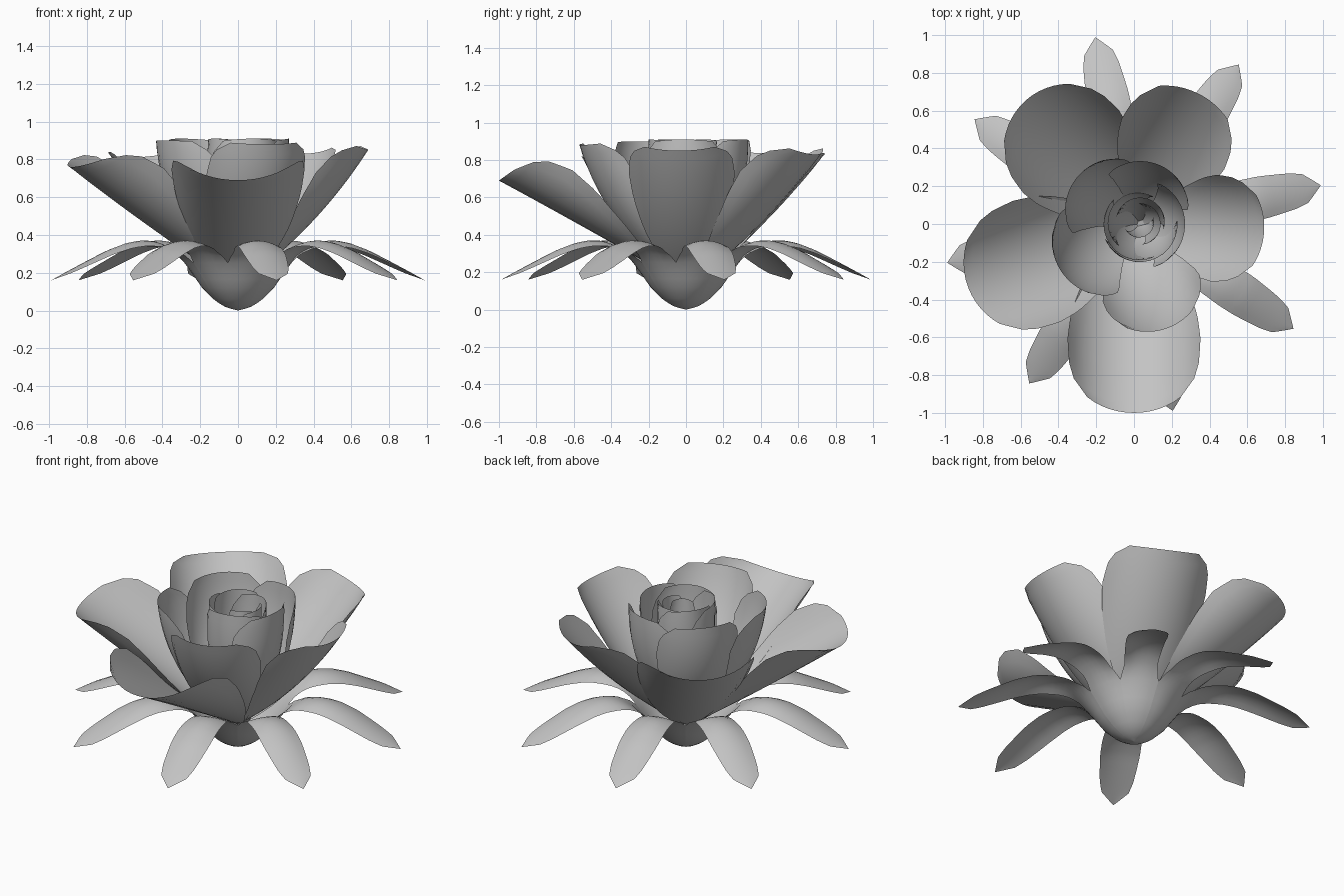
import bpy
import math
from mathutils import Vector

cube = bpy.data.objects.get("Cube")
if cube:
    bpy.data.objects.remove(cube)

grey = bpy.data.materials.new("soft grey")
grey.use_nodes = True
GREY = (0.55, 0.55, 0.55, 1)
grey.diffuse_color = GREY
grey.node_tree.nodes["Principled BSDF"].inputs["Base Color"].default_value = GREY


def lerp_table(table, x):
    """Piecewise linear lookup in a short list of (x, y) pairs."""
    for (x0, y0), (x1, y1) in zip(table, table[1:]):
        if x <= x1:
            return y0 + (y1 - y0) * (x - x0) / (x1 - x0)
    return table[-1][1]


def add_sheet(name, point, rows, cols, angle):
    """Smooth grid surface; point(t, u) with t along and u across (-1 to 1)."""
    verts = [point(i / rows, 2 * j / cols - 1)
             for i in range(rows + 1) for j in range(cols + 1)]
    n = cols + 1
    faces = [(i * n + j, i * n + j + 1, (i + 1) * n + j + 1, (i + 1) * n + j)
             for i in range(rows) for j in range(cols)]
    mesh = bpy.data.meshes.new(name)
    mesh.from_pydata(verts, [], faces)
    mesh.materials.append(grey)
    mesh.shade_smooth()
    obj = bpy.data.objects.new(name, mesh)
    obj.rotation_euler.z = math.radians(angle)
    bpy.context.collection.objects.link(obj)
    return obj


# Petals: cupped sheets swept along a bent centre line
PETAL_WIDTH = [(0, 0.05), (0.2, 0.39), (0.4, 0.69), (0.6, 0.91), (0.75, 1),
               (0.87, 0.96), (0.95, 0.82), (1, 0.6)]


def add_petal(name, angle, reach, top, bend, cup, half_width):
    base = Vector((0, 0.13))
    knee = Vector((reach * bend, 0.42))
    tip = Vector((reach, top))
    round_off = 0.04 if reach > 0.8 else 0.01

    def point(t, u):
        w = half_width * lerp_table(PETAL_WIDTH, t)
        t *= 1 - round_off * u * u
        c = base * (1 - t) ** 2 + knee * 2 * t * (1 - t) + tip * t * t
        d = ((knee - base) * (1 - t) + (tip - knee) * t).normalized()
        a = u * w / cup
        rise = cup * (1 - math.cos(a))
        return (c.x - d.y * rise, cup * math.sin(a), c.y + d.x * rise)

    return add_sheet(name, point, 16, 12, angle)


# Spiral of petals: angle, reach, tip height, bend, cup radius, half width
PETALS = [
    (-90, 1.00, 0.69, 0.50, 0.38, 0.45), (-159, 0.94, 0.76, 0.50, 0.38, 0.43),
    (131, 0.87, 0.81, 0.53, 0.38, 0.41), (64, 0.77, 0.83, 0.56, 0.36, 0.36),
    (-3, 0.69, 0.85, 0.60, 0.35, 0.33), (-75, 0.58, 0.88, 0.75, 0.31, 0.32),
    (-148, 0.46, 0.90, 0.90, 0.30, 0.32), (141, 0.39, 0.91, 0.95, 0.28, 0.29),
    (66, 0.34, 0.91, 1.00, 0.26, 0.28), (-3, 0.27, 0.91, 1.05, 0.24, 0.28),
    (-75, 0.20, 0.91, 1.10, 0.20, 0.28), (-145, 0.19, 0.91, 1.10, 0.19, 0.26),
    (145, 0.17, 0.91, 1.10, 0.16, 0.24), (75, 0.14, 0.90, 1.10, 0.13, 0.21),
    (5, 0.11, 0.89, 1.10, 0.11, 0.17), (-65, 0.07, 0.88, 1.10, 0.08, 0.12),
]
for k, spec in enumerate(PETALS):
    layer = "outer" if k < 5 else "middle" if k < 10 else "inner"
    petal = add_petal(f"{layer}_petal_{k + 1}", *spec)
    if layer == "inner":
        petal.location.x = 0.03

# Sepals: eight arched leaves whose bases close into a round cup
SPLIT = 0.285
SEPAL_REACH = [(0, 0), (0.1, 0.1), (0.2, 0.19), (0.3, SPLIT), (0.6, 0.61),
               (0.9, 0.93), (1, 1.01)]
SEPAL_HEIGHT = [(0, 0), (0.06, 0.015), (0.12, 0.05), (0.19, 0.12), (0.27, 0.235),
                (0.32, 0.295), (0.38, 0.34), (0.45, 0.367), (0.52, 0.372),
                (0.6, 0.358), (0.7, 0.321), (0.8, 0.27), (1.01, 0.16)]
SEPAL_WIDTH = [(SPLIT, 0.112), (0.35, 0.095), (0.45, 0.105), (0.6, 0.114),
               (0.7, 0.114), (0.8, 0.104), (0.87, 0.095), (0.93, 0.077), (1.01, 0)]


def sepal_point(t, u):
    r = lerp_table(SEPAL_REACH, t)
    a = math.pi / 8
    if r > SPLIT:
        a = min(a, lerp_table(SEPAL_WIDTH, r) / r)
    droop = 0.04 * u * u * min(1, max(0, (r - SPLIT) / 0.2)) * (1 - t * t)
    return (r * math.cos(a * u), r * math.sin(a * u),
            lerp_table(SEPAL_HEIGHT, r) - droop)


for k in range(8):
    add_sheet(f"sepal_{k + 1}", sepal_point, 30, 6, 11.7 + 45 * k)
